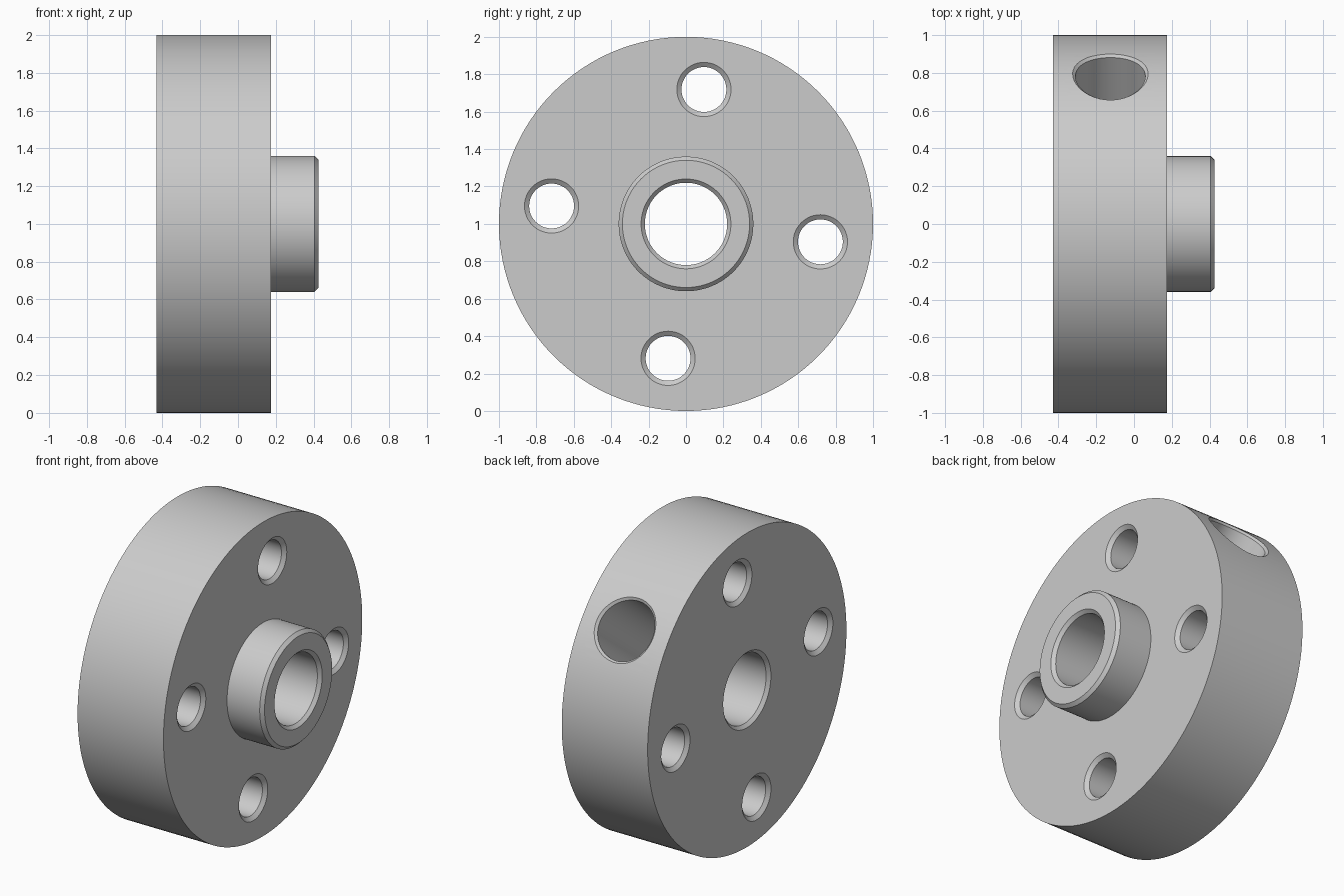
import bpy, bmesh
from math import sin, cos, pi, radians, sqrt
from mathutils import Matrix, Vector

cube = bpy.data.objects.get("Cube")
if cube:
    bpy.data.objects.remove(cube, do_unlink=True)

steel = bpy.data.materials.new("plain_grey_steel")
steel.use_nodes = True
GREY = (0.6, 0.6, 0.6, 1)
steel.diffuse_color = GREY
steel.node_tree.nodes["Principled BSDF"].inputs["Base Color"].default_value = GREY


def lathe(name, profile, segments, closed, drop=lambda r, a, h: h):
    """Revolve (height, radius) pairs about x; close as a ring or with end caps."""
    bm = bmesh.new()
    rings = []
    for h, r in profile:
        angles = [2 * pi * i / segments for i in range(segments)]
        rings.append([bm.verts.new((drop(r, a, h), r * cos(a), r * sin(a))) for a in angles])
    pairs = list(zip(rings, rings[1:]))
    if closed:
        pairs.append((rings[-1], rings[0]))
    else:
        bm.faces.new(rings[0])
        bm.faces.new(rings[-1])
    for a, b in pairs:
        for i in range(segments):
            j = (i + 1) % segments
            bm.faces.new((a[i], a[j], b[j], b[i]))
    bmesh.ops.recalc_face_normals(bm, faces=bm.faces)
    mesh = bpy.data.meshes.new(name)
    bm.to_mesh(mesh)
    bm.free()
    mesh.materials.append(steel)
    obj = bpy.data.objects.new(name, mesh)
    bpy.context.collection.objects.link(obj)
    return obj


# Disc, hub and chamfered bore in one revolved profile
BACK, FACE, TIP, C = -0.43, 0.175, 0.425, 0.02
BORE, HUB = 0.22, 0.36
flange = lathe("hub_flange", [
    (BACK, BORE + C), (BACK, 1), (FACE, 1), (FACE, HUB), (TIP - C, HUB),
    (TIP, HUB - C), (TIP, BORE + C), (TIP - C, BORE), (BACK + C, BORE)], 128, True)
flange.location.z = 1

# Four bolt holes, chamfered at both faces
TURN = radians(7.6)
cutters = []
for k in range(4):
    a = TURN + k * pi / 2
    hole = lathe("bolt_hole_cutter", [
        (BACK - C, 0.17), (BACK + C, 0.12), (FACE - C, 0.12), (FACE + C, 0.17)], 48, False)
    hole.location = (0, 0.725 * sin(a), 1 + 0.725 * cos(a))
    cutters.append(hole)


# Radial screw hole into the bore, its chamfer following the curved rim
def follow_rim(r, a, h):
    return h + sqrt(1 - (r * sin(a)) ** 2) - 1 if h > 0.5 else h


screw = lathe("screw_hole_cutter", [
    (0.1, 0.185), (0.985, 0.185), (1.015, 0.215), (1.1, 0.215)], 64, False, follow_rim)
axis = Vector((0, sin(TURN + pi / 4), cos(TURN + pi / 4)))
side = Vector((1, 0, 0))
frame = Matrix((axis, side, axis.cross(side))).transposed().to_4x4()
screw.matrix_world = Matrix.Translation((-0.125, 0, 1)) @ frame
cutters.append(screw)

bpy.context.view_layer.objects.active = flange
flange.select_set(True)
for cutter in cutters:
    cutter.hide_render = True
    mod = flange.modifiers.new("cut_" + cutter.name, 'BOOLEAN')
    mod.operation = 'DIFFERENCE'
    mod.solver = 'EXACT'
    mod.object = cutter
    bpy.ops.object.modifier_apply(modifier=mod.name)
    bpy.data.objects.remove(cutter, do_unlink=True)

bpy.ops.object.shade_smooth_by_angle(angle=radians(25))
